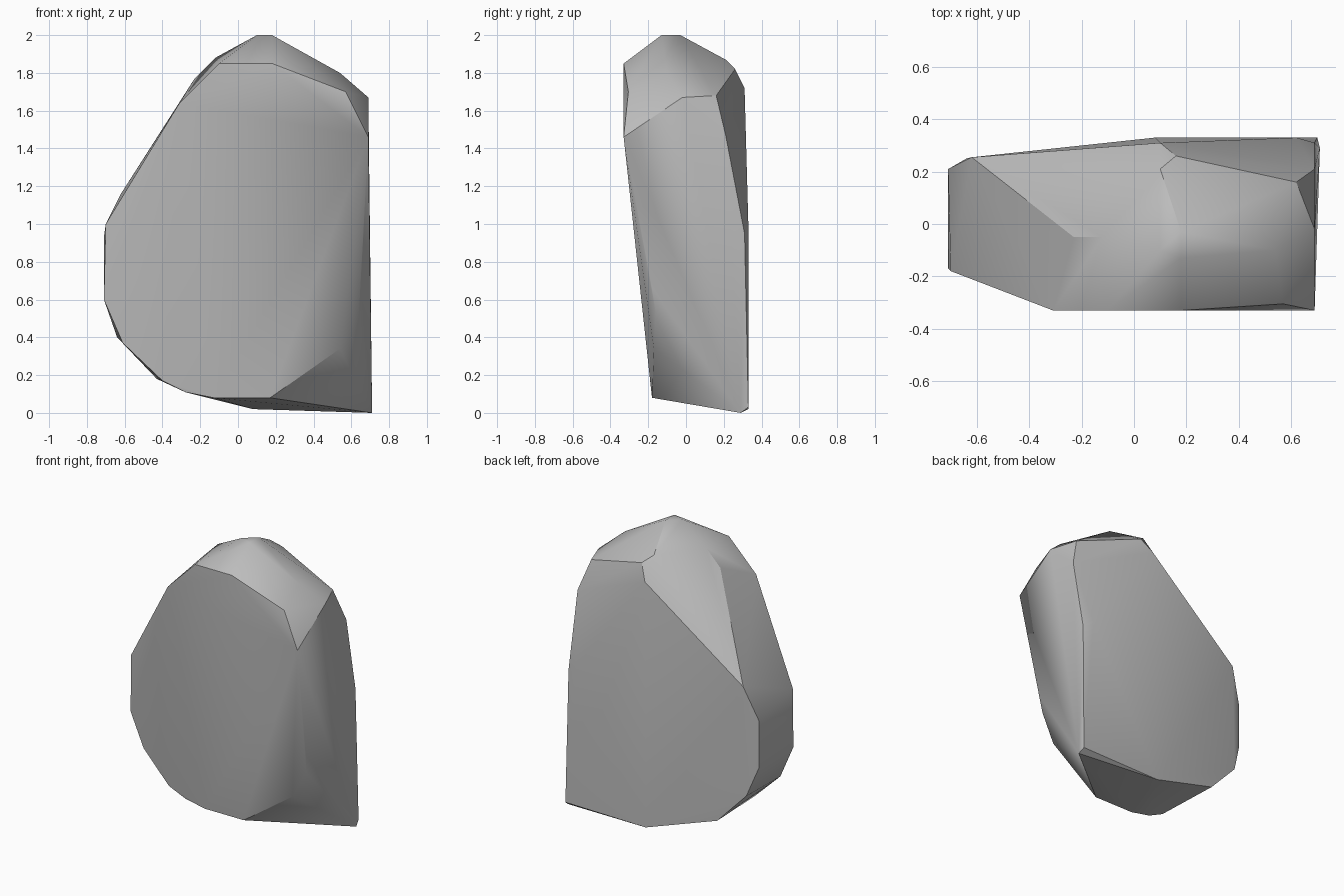
import bpy
import bmesh
from math import radians

# Remove the default object
default_cube = bpy.data.objects.get("Cube")
if default_cube:
    bpy.data.objects.remove(default_cube, do_unlink=True)


def flat_material(name, colour):
    material = bpy.data.materials.new(name)
    material.use_nodes = True
    material.diffuse_color = colour
    shader = material.node_tree.nodes["Principled BSDF"]
    shader.inputs["Base Color"].default_value = colour
    shader.inputs["Roughness"].default_value = 0.9
    return material


def hull_object(name, corner_groups, material, smooth_angle):
    """Wrap the chiselled corners in one closed stone surface."""
    bm = bmesh.new()
    for group in corner_groups:
        for corner in group:
            bm.verts.new(corner)
    result = bmesh.ops.convex_hull(bm, input=bm.verts)
    spare = {item for item in result["geom_interior"] + result["geom_unused"]
             if isinstance(item, bmesh.types.BMVert)}
    bmesh.ops.delete(bm, geom=list(spare), context="VERTS")
    # Merge nearly coplanar facets into broad planes
    bmesh.ops.dissolve_limit(bm, angle_limit=radians(1.5),
                             verts=bm.verts, edges=bm.edges)
    bmesh.ops.recalc_face_normals(bm, faces=bm.faces)

    mesh = bpy.data.meshes.new(name)
    bm.to_mesh(mesh)
    bm.free()
    mesh.materials.append(material)
    stone = bpy.data.objects.new(name, mesh)
    bpy.context.collection.objects.link(stone)

    # Soft shading across shallow facets, crisp chipped edges
    bpy.ops.object.select_all(action="DESELECT")
    stone.select_set(True)
    bpy.context.view_layer.objects.active = stone
    bpy.ops.object.shade_smooth_by_angle(angle=radians(smooth_angle))
    return stone


# Rim of the broad front face, from the crown round to the right
front_rim = [
    (-.1, -.33, 1.85), (.18, -.33, 1.85), (.57, -.305, 1.7),
    (.69, -.33, 1.46), (.65, -.18, .66), (.64, -.16, .53),
    (.54, -.17, .34), (.17, -.18, .08), (-.13, -.18, .08),
    (-.28, -.18, .11), (-.4, -.19, .17), (-.61, -.17, .37),
    (-.71, -.17, .6), (-.7, -.18, 1), (-.31, -.33, 1.64),
]

# Rim of the broad back face, from the foot round to the shoulder
back_rim = [
    (.7, .33, .03), (.08, .33, .02), (-.43, .27, .18),
    (-.64, .25, .4), (-.71, .21, .6), (-.71, .21, .93),
    (-.62, .255, 1.16), (.1, .31, 1.72), (.62, .33, 1),
]

# Chipped crown and shoulders
crown = [
    (.18, -.03, 2), (.1, -.1, 2), (.18, -.13, 2),
    (-.12, -.05, 1.88), (-.23, -.05, 1.77),
    (.1, .21, 1.87), (.16, .26, 1.82),
    (.54, -.1, 1.8), (.62, .16, 1.68),
]

# Flat cut side with its pointed foot
cut_side = [
    (.69, -.02, 1.67), (.69, .21, 1.47),
    (.69, .31, .95), (.71, .29, 0),
]

stone_grey = flat_material("stone grey", (.5, .5, .5, 1))
hull_object("boulder", [front_rim, back_rim, crown, cut_side], stone_grey, 30)
